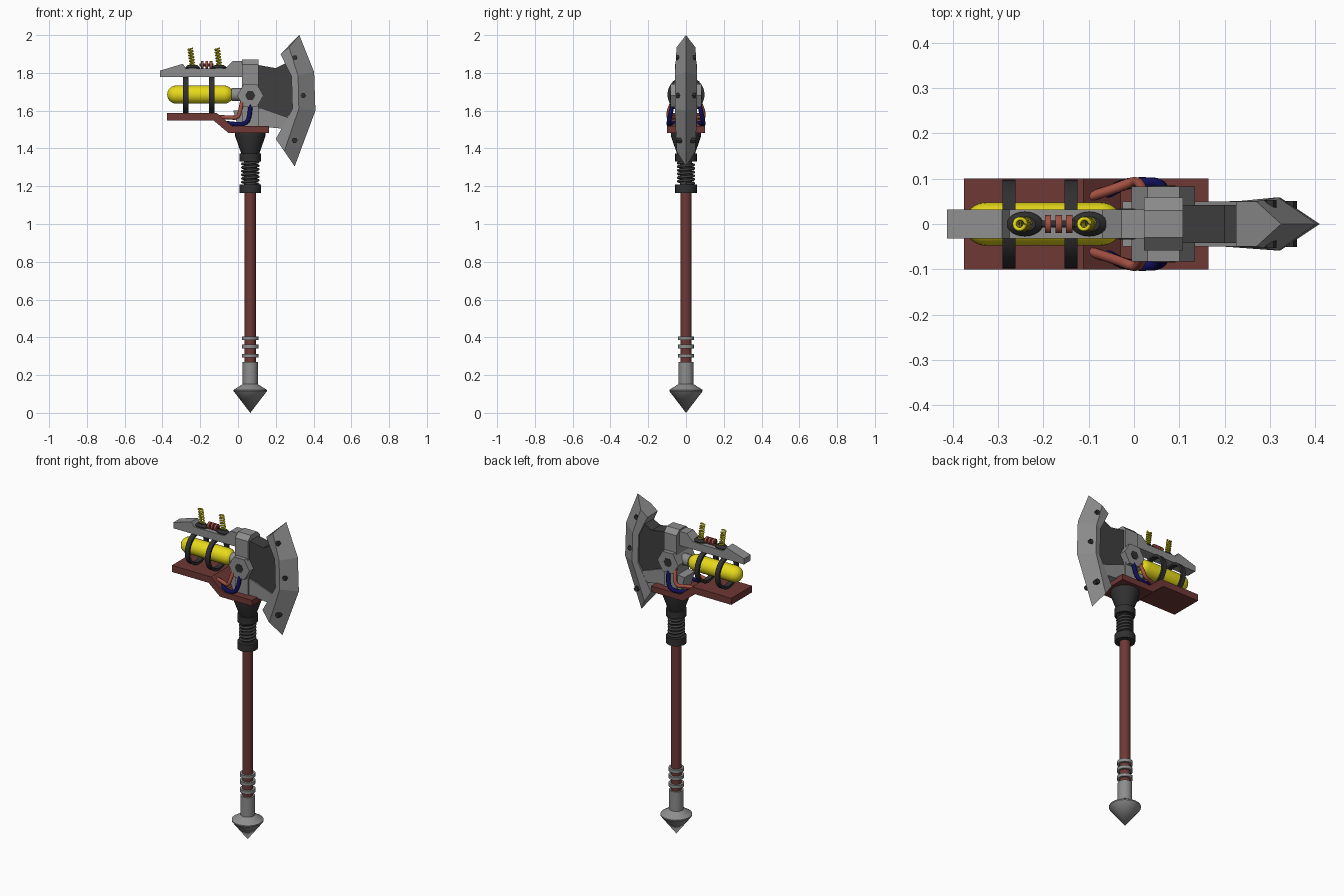
import bpy, bmesh, math
from mathutils import Vector, Matrix

if "Cube" in bpy.data.objects:
    bpy.data.objects.remove(bpy.data.objects["Cube"])


def mat(name, r, g, b):
    m = bpy.data.materials.new(name)
    m.diffuse_color = (r, g, b, 1)
    m.use_nodes = True
    m.node_tree.nodes["Principled BSDF"].inputs["Base Color"].default_value = m.diffuse_color
    return m


STEEL = mat("steel grey", 0.27, 0.27, 0.27)
DARK = mat("dark grey", 0.05, 0.05, 0.05)
BLACK = mat("charcoal", 0.03, 0.03, 0.03)
BROWN = mat("red brown", 0.155, 0.04, 0.036)
YELLOW = mat("yellow", 0.8, 0.7, 0.01)
RED = mat("copper red", 0.36, 0.08, 0.055)
BLUE = mat("navy blue", 0.005, 0.005, 0.1)
CX, HZ = 0.065, 1.685   # shaft axis, head centre height


def finish(name, bm, m, smooth=False):
    bmesh.ops.remove_doubles(bm, verts=bm.verts, dist=1e-5)
    bmesh.ops.recalc_face_normals(bm, faces=bm.faces)
    me = bpy.data.meshes.new(name)
    bm.to_mesh(me)
    bm.free()
    ob = bpy.data.objects.new(name, me)
    bpy.context.collection.objects.link(ob)
    me.materials.append(m)
    if smooth:
        bpy.ops.object.select_all(action='DESELECT')
        ob.select_set(True)
        bpy.context.view_layer.objects.active = ob
        bpy.ops.object.shade_smooth_by_angle(angle=math.radians(35))
    return ob


def lathe(name, prof, m, origin, axis='Z', n=24, smooth=True, scale_y=1):
    """Revolve (radius, distance) points about an axis through origin."""
    rot = {'Z': Matrix(), 'X': Matrix.Rotation(math.pi / 2, 4, 'Y'),
           'Y': Matrix.Rotation(-math.pi / 2, 4, 'X')}[axis]
    bm = bmesh.new()
    rings = []
    for r, t in prof:
        ring = []
        for i in range(n):
            a = 2 * math.pi * i / n
            p = rot @ Vector((r * math.cos(a), r * math.sin(a) * scale_y, t))
            ring.append(bm.verts.new(p + Vector(origin)))
        rings.append(ring)
    for a, b in zip(rings, rings[1:]):
        for i in range(n):
            j = (i + 1) % n
            bm.faces.new((a[i], a[j], b[j], b[i]))
    return finish(name, bm, m, smooth)


def cyl(name, r, t0, t1, m, origin, axis='Z', n=24, **k):
    return lathe(name, [(0, t0), (r, t0), (r, t1), (0, t1)], m, origin, axis, n, **k)


def slab(name, prof, hy, m, bevel=0):
    """Extrude an x/z outline to y = -hy..hy."""
    bm = bmesh.new()
    f = bm.faces.new([bm.verts.new((x, -hy, z)) for x, z in prof])
    new = bmesh.ops.extrude_face_region(bm, geom=[f])['geom']
    bmesh.ops.translate(bm, vec=(0, 2 * hy, 0),
                        verts=[v for v in new if isinstance(v, bmesh.types.BMVert)])
    return finish(name, bm, m)


def tube(name, pts, r, m, spline='POLY'):
    cu = bpy.data.curves.new(name, 'CURVE')
    cu.dimensions = '3D'
    cu.bevel_depth, cu.bevel_resolution, cu.use_fill_caps = r, 2, True
    cu.resolution_u = 6
    s = cu.splines.new(spline)
    s.points.add(len(pts) - 1)
    for p, co in zip(s.points, pts):
        p.co = (*co, 1)
    if spline == 'NURBS':
        s.order_u, s.use_endpoint_u = 3, True
    ob = bpy.data.objects.new(name, cu)
    bpy.context.collection.objects.link(ob)
    cu.materials.append(m)
    bpy.ops.object.select_all(action='DESELECT')
    ob.select_set(True)
    bpy.context.view_layer.objects.active = ob
    bpy.ops.object.convert(target='MESH')
    return ob


def coil(name, base, top, r, wire, turns, m):
    pts, n = [], turns * 14
    for i in range(n + 1):
        a = 2 * math.pi * turns * i / n
        c = Vector(base).lerp(Vector(top), i / n)
        pts.append((c.x + r * math.cos(a), c.y + r * math.sin(a), c.z))
    return tube(name, pts, wire, m)


# Shaft, pommel spike and grip rings
O = (CX, 0, 0)
cyl("shaft", 0.03, 0.25, 1.2, BROWN, O, n=16)
lathe("pommel", [(0, 0), (0.088, 0.115), (0.088, 0.122), (0.04, 0.152), (0.04, 0.27), (0, 0.27)], STEEL, O)
for i, z in enumerate((0.302, 0.352, 0.395)):
    cyl(f"grip_ring_{i}", 0.043, z - 0.01, z + 0.01, STEEL, O)

# Collars, shock spring and head socket
cyl("lower_collar", 0.057, 1.165, 1.208, BLACK, O)
cyl("upper_collar", 0.057, 1.33, 1.372, BLACK, O)
cyl("spring_core", 0.033, 1.2, 1.34, DARK, O)
coil("shaft_spring", (CX, 0, 1.212), (CX, 0, 1.328), 0.042, 0.007, 6, DARK)
lathe("head_socket", [(0, 1.365), (0.045, 1.365), (0.08, 1.465), (0.08, 1.488), (0, 1.488)], BLACK, O)

# Stepped base plate
slab("base_plate", [(-0.375, 1.547), (-0.128, 1.547), (-0.052, 1.483), (0.165, 1.483), (0.165, 1.518),
                    (-0.03, 1.518), (-0.112, 1.587), (-0.375, 1.587)], 0.1, BROWN)

# Tank, connector and round straps
prof = []
R = 0.048
for i in range(7):
    a = math.pi / 2 * i / 6
    prof.append((R * math.sin(a), -0.375 + R * (1 - math.cos(a))))
prof += [(r, -0.4 - t) for r, t in reversed(prof)]
lathe("tank", prof, YELLOW, (0, 0, HZ), 'X')
cyl("tank_connector", 0.034, -0.035, 0.03, STEEL, (0, 0, HZ), 'X')
for i, x in enumerate((-0.276, -0.139)):
    lathe(f"tank_strap_{i}", [(0.098, x - 0.014), (0.098, x + 0.014), (0.084, x + 0.014),
                              (0.084, x - 0.014), (0.098, x - 0.014)], BLACK, (0, 0, HZ), 'X', 32)

# Top rail
slab("top_rail", [(-0.413, 1.777), (0.03, 1.777), (0.03, 1.863), (-0.028, 1.863), (-0.07, 1.822),
                  (-0.275, 1.822), (-0.292, 1.848), (-0.413, 1.812)], 0.032, STEEL)

# Chamfered central block
bm = bmesh.new()
sec = [(-0.058, 1.515), (0.058, 1.515), (0.058, 1.845), (0.03, 1.872), (-0.03, 1.872), (-0.058, 1.845)]
f = bm.faces.new([bm.verts.new((0.022, y, z)) for y, z in sec])
new = bmesh.ops.extrude_face_region(bm, geom=[f])['geom']
bmesh.ops.translate(bm, vec=(0.086, 0, 0), verts=[v for v in new if isinstance(v, bmesh.types.BMVert)])
finish("centre_block", bm, STEEL)

# Big hexagonal pivot with dark sockets
cyl("hex_pivot", 0.07, -0.083, 0.083, STEEL, (CX, 0, 1.68), 'Y', 6, smooth=False)
cyl("hex_socket", 0.027, -0.085, 0.085, BLACK, (CX, 0, 1.68), 'Y', 6, smooth=False)

# Blade neck and lower brace
slab("blade_neck", [(0.09, 1.6), (0.25, 1.55), (0.3, 1.62), (0.3, 1.76), (0.25, 1.85), (0.2, 1.825),
                    (0.1, 1.843)], 0.042, DARK)
slab("lower_brace", [(-0.025, 1.6), (0.0, 1.513), (0.15, 1.513), (0.235, 1.505), (0.275, 1.56),
                     (0.12, 1.615)], 0.05, STEEL)

# Axe blade: rows of back, ridge and cutting edge
rows = [((0.225, 0.05, 1.90), (0.27, 0.05, 1.935), (0.325, 0, 2.0)),
        ((0.283, 0.052, 1.78), (0.318, 0.059, 1.785), (0.403, 0, 1.805)),
        ((0.288, 0.052, 1.61), (0.322, 0.059, 1.61), (0.41, 0, 1.6)),
        ((0.20, 0.05, 1.45), (0.245, 0.05, 1.385), (0.30, 0, 1.305))]
bm = bmesh.new()
loops = []
for b, r, e in rows:
    flip = [(x, -y, z) for x, y, z in (r, b)]
    loops.append([bm.verts.new(p) for p in (b, r, e, *flip)])
for p, q in zip(loops, loops[1:]):
    for i in range(5):
        j = (i + 1) % 5
        bm.faces.new((p[i], p[j], q[j], q[i]))
for end in (loops[0], loops[-1]):
    bm.faces.new(end)
finish("axe_blade", bm, STEEL)
for i, (x, z, h) in enumerate(((0.3, 1.88, 0.053), (0.345, 1.68, 0.051), (0.3, 1.443, 0.053))):
    cyl(f"blade_bolt_{i}", 0.015, -h, h, BLACK, (x, 0, z), 'Y', 6, smooth=False)

# Hoses on both sides
for s, side in ((-1, "front"), (1, "back")):
    tube(f"red_hose_{side}", [(-0.1, s * 0.06, 1.565), (-0.05, s * 0.075, 1.565), (0.0, s * 0.095, 1.56),
                              (0.015, s * 0.09, 1.61), (0.025, s * 0.06, 1.67)], 0.011, RED, 'NURBS')
    tube(f"blue_hose_{side}", [(-0.07, s * 0.06, 1.535), (-0.03, s * 0.09, 1.53), (0.03, s * 0.092, 1.525),
                               (0.065, s * 0.088, 1.56), (0.065, s * 0.07, 1.64)], 0.012, BLUE, 'NURBS')

# Terminals with yellow coils, and the red coil between them
for i, x in enumerate((-0.241, -0.099)):
    lathe(f"terminal_{i}", [(0, 1.815), (0.04, 1.815), (0.04, 1.828), (0.024, 1.842), (0, 1.842)],
          BLACK, (x, 0, 0), scale_y=0.68)
    coil(f"yellow_coil_{i}", (x, 0, 1.84), (x - 0.012, 0, 1.93), 0.012, 0.0045, 6, YELLOW)
cyl("red_coil_core", 0.008, -0.205, -0.13, BLACK, (0, 0, 1.842), 'X', 12)
for i, x in enumerate((-0.19, -0.166, -0.143)):
    cyl(f"red_coil_{i}", 0.02, x - 0.007, x + 0.007, RED, (0, 0, 1.842), 'X', 16)
